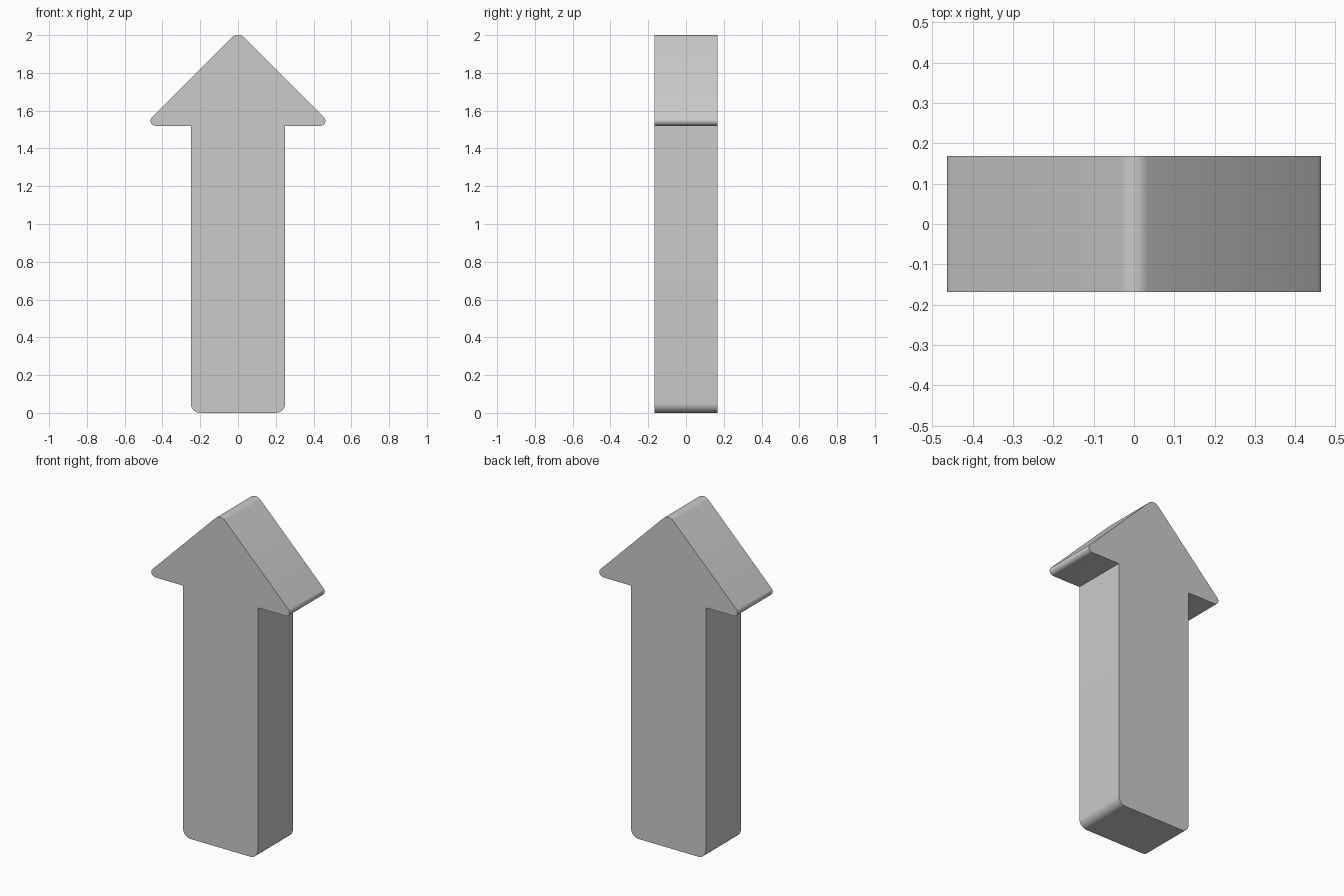
import bpy
import bmesh
import math
from mathutils import Vector

if "Cube" in bpy.data.objects:
    bpy.data.objects.remove(bpy.data.objects["Cube"], do_unlink=True)

HALF_DEPTH = 0.168
ARC_STEPS = 8

# Sharp outline corners as (x, z, rounding radius), right half then mirrored
half = [(0.25, 0, 0.05), (0.25, 1.52, 0), (0.5, 1.52, 0.026)]
tip = [(0, 2.02, 0.048)]
corners = half + tip + [(-x, z, r) for x, z, r in reversed(half)]


def rounded_corner(before, corner, after, radius):
    """Points of an arc that rounds one corner of the outline."""
    if radius == 0:
        return [corner]
    a = (before - corner).normalized()
    b = (after - corner).normalized()
    half_angle = a.angle(b) / 2
    centre = corner + (a + b).normalized() * radius / math.sin(half_angle)
    start = corner + a * radius / math.tan(half_angle) - centre
    end = corner + b * radius / math.tan(half_angle) - centre
    sweep = start.angle(end)
    points = []
    for i in range(ARC_STEPS + 1):
        t = sweep * i / ARC_STEPS
        mix = start * math.sin(sweep - t) + end * math.sin(t)
        points.append(centre + mix / math.sin(sweep))
    return points


# Rounded arrow outline
outline = []
for i, (x, z, radius) in enumerate(corners):
    before = corners[i - 1]
    after = corners[(i + 1) % len(corners)]
    outline += rounded_corner(Vector((before[0], 0, before[1])),
                              Vector((x, 0, z)),
                              Vector((after[0], 0, after[1])), radius)

# Extrude the outline from front to back
bm = bmesh.new()
shift = Vector((0, -HALF_DEPTH, 0))
front = bm.faces.new([bm.verts.new(p + shift) for p in outline])
result = bmesh.ops.extrude_face_region(bm, geom=[front], use_keep_orig=True)
back_verts = [g for g in result["geom"] if isinstance(g, bmesh.types.BMVert)]
bmesh.ops.translate(bm, verts=back_verts, vec=(0, 2 * HALF_DEPTH, 0))
bmesh.ops.recalc_face_normals(bm, faces=bm.faces)
mesh = bpy.data.meshes.new("arrow")
bm.to_mesh(mesh)
bm.free()

arrow = bpy.data.objects.new("arrow", mesh)
bpy.context.collection.objects.link(arrow)

# Plain grey material
grey = bpy.data.materials.new("light grey")
grey.use_nodes = True
colour = (0.6, 0.6, 0.6, 1)
grey.diffuse_color = colour
grey.node_tree.nodes["Principled BSDF"].inputs["Base Color"].default_value = colour
mesh.materials.append(grey)

# Smooth rounded corners, sharp front and back rims
bpy.ops.object.select_all(action="DESELECT")
arrow.select_set(True)
bpy.context.view_layer.objects.active = arrow
bpy.ops.object.shade_smooth_by_angle(angle=math.radians(30))
